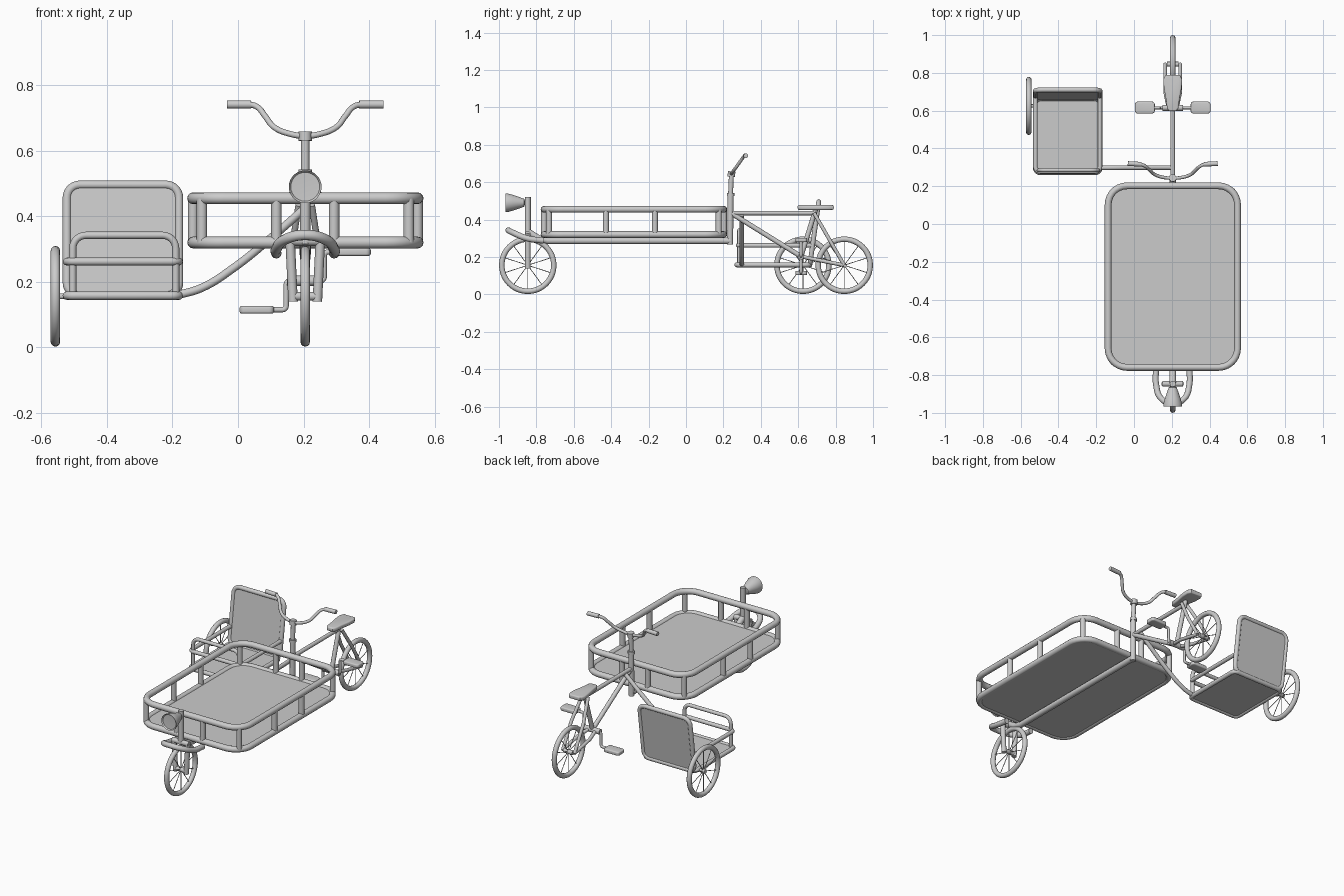
import bpy, bmesh, math
from mathutils import Vector as V

if "Cube" in bpy.data.objects:
    bpy.data.objects.remove(bpy.data.objects["Cube"])

CX = 0.205          # centre plane of the cycle
WZ = 0.156          # wheel axle height


def finish(name, bm, angle=40):
    bmesh.ops.recalc_face_normals(bm, faces=bm.faces)
    me = bpy.data.meshes.new(name)
    bm.to_mesh(me)
    bm.free()
    ob = bpy.data.objects.new(name, me)
    bpy.context.collection.objects.link(ob)
    bpy.ops.object.select_all(action='DESELECT')
    ob.select_set(True)
    bpy.context.view_layer.objects.active = ob
    bpy.ops.object.shade_smooth_by_angle(angle=math.radians(angle))
    return ob


def tube(name, pts, r, cyclic=False, smooth=False):
    cu = bpy.data.curves.new(name, 'CURVE')
    cu.dimensions = '3D'
    cu.bevel_depth = r
    cu.bevel_resolution = 4
    cu.use_fill_caps = True
    sp = cu.splines.new('BEZIER' if smooth else 'POLY')
    if smooth:
        sp.bezier_points.add(len(pts) - 1)
        for b, p in zip(sp.bezier_points, pts):
            b.co = p
            b.handle_left_type = b.handle_right_type = 'AUTO'
        sp.resolution_u = 8
    else:
        sp.points.add(len(pts) - 1)
        for b, p in zip(sp.points, pts):
            b.co = (*p, 1)
    sp.use_cyclic_u = cyclic
    ob = bpy.data.objects.new(name, cu)
    bpy.context.collection.objects.link(ob)
    bpy.ops.object.select_all(action='DESELECT')
    ob.select_set(True)
    bpy.context.view_layer.objects.active = ob
    bpy.ops.object.convert(target='MESH')
    bpy.ops.object.shade_smooth_by_angle(angle=math.radians(50))
    return bpy.context.object


def rounded(pts, rad, cyclic=True, n=7):
    """Replace right-angle corners by arcs."""
    pts = [V(p) for p in pts]
    out = []
    for i, c in enumerate(pts):
        if not cyclic and i in (0, len(pts) - 1):
            out.append(c)
            continue
        a = (pts[i - 1] - c).normalized()
        b = (pts[(i + 1) % len(pts)] - c).normalized()
        for k in range(n + 1):
            t = math.pi / 2 * k / n
            out.append(c + rad * (a * (1 - math.sin(t)) + b * (1 - math.cos(t))))
    return out


def panel(name, pts, offset, bevel=0):
    bm = bmesh.new()
    off = V(offset)
    f = bm.faces.new([bm.verts.new(V(p) - off / 2) for p in pts])
    ex = bmesh.ops.extrude_face_region(bm, geom=[f])
    bmesh.ops.translate(bm, vec=off, verts=[v for v in ex['geom'] if isinstance(v, bmesh.types.BMVert)])
    if bevel:
        bm.normal_update()
        bmesh.ops.bevel(bm, geom=[e for e in bm.edges if e.calc_face_angle(0) > 1.2],
                        offset=bevel, segments=3, affect='EDGES', profile=0.5)
    return finish(name, bm)


def lathe_y(name, profile, centre):
    bm = bmesh.new()
    vs = [bm.verts.new((centre[0] + r, centre[1] + y, centre[2])) for r, y in profile]
    es = [bm.edges.new(p) for p in zip(vs, vs[1:])]
    bmesh.ops.spin(bm, geom=vs + es, cent=centre, axis=(0, 1, 0), angle=math.tau, steps=28)
    bmesh.ops.remove_doubles(bm, verts=bm.verts, dist=1e-5)
    return finish(name, bm)


def rect(x0, x1, y0, y1, z):
    return [(x0, y0, z), (x1, y0, z), (x1, y1, z), (x0, y1, z)]


# Wheels: tyre, hub and spokes
def wheel(name, x, y, hub=0.03):
    bpy.ops.mesh.primitive_torus_add(location=(x, y, WZ), rotation=(0, math.pi / 2, 0), major_radius=0.139,
                                     minor_radius=0.0145, major_segments=48, minor_segments=12)
    bpy.context.object.name = name + "_tyre"
    bpy.ops.object.shade_smooth()
    tube(name + "_hub", [(x - hub, y, WZ), (x + hub, y, WZ)], 0.013)
    for k in range(5):
        a = math.pi * (k + 0.5) / 5
        d = V((0, math.cos(a), math.sin(a))) * 0.135
        c = V((x, y, WZ))
        tube(f"{name}_spoke_{k}", [c - d, c + d], 0.002)


wheel("front_wheel", CX, -0.846)
wheel("rear_wheel", CX, 0.846)
wheel("sidecar_wheel", -0.557, 0.625, 0.013)
tube("sidecar_axle", [(-0.57, 0.625, WZ), (-0.52, 0.625, WZ)], 0.009)

# Cargo bed: two rounded rails, floor and posts
bx0, bx1, by0, by1 = -0.137, 0.548, -0.759, 0.202
for nm, z in (("upper", 0.455), ("lower", 0.32)):
    tube(f"bed_{nm}_rail", rounded(rect(bx0, bx1, by0, by1, z), 0.1), 0.018, True)
panel("bed_floor", rounded(rect(bx0, bx1, by0, by1, 0.318), 0.1), (0, 0, 0.02))
k = 0.027
posts = [(x, y) for x in (bx0 + k, bx1 - k) for y in (by0 + k, by1 - k)]
posts += [(x, y) for x in (0.117, 0.293) for y in (by0, by1)]
posts += [(x, y) for x in (bx0, bx1) for y in (-0.428, -0.166)]
for i, (x, y) in enumerate(posts):
    tube(f"bed_post_{i}", [(x, y, 0.32), (x, y, 0.455)], 0.016)

# Main beam and front fork
tube("main_beam", [(CX, 0.238, 0.287), (CX, -0.74, 0.287), (CX, -0.79, 0.3), (CX, -0.845, 0.335)], 0.018)
tube("fork_stem", [(CX, -0.846, 0.315), (CX, -0.846, 0.52)], 0.016)
tube("fork_crown", [(CX - 0.055, -0.846, 0.325), (CX + 0.055, -0.846, 0.325)], 0.015)
for s in (-1, 1):
    tube("fork_leg", [(CX + s * 0.046, -0.846, 0.325), (CX + s * 0.037, -0.846, 0.14)], 0.0145)

# Front guard loop
half = [(0.088, -0.76, 0.287), (0.088, -0.85, 0.3), (0.06, -0.925, 0.33)]
tube("front_guard", [(CX - a, y, z) for a, y, z in half] + [(CX, -0.95, 0.343)]
     + [(CX + a, y, z) for a, y, z in reversed(half)], 0.016, smooth=True)

# Headlight
lathe_y("headlight", [(0, -0.105), (0.044, -0.107), (0.05, -0.115), (0.05, -0.105), (0.042, -0.075),
                      (0.03, -0.04), (0.021, -0.015), (0, -0.008)], (CX, -0.85, 0.49))

# Head tube, stem and handlebar
tube("head_tube", [(CX, 0.236, 0.268), (CX, 0.238, 0.54)], 0.016)
tube("head_collar", [(CX, 0.238, 0.525), (CX, 0.238, 0.543)], 0.02)
tube("handlebar_stem", [(CX, 0.238, 0.53), (CX, 0.243, 0.65)], 0.013)
tube("stem_clamp", [(CX, 0.242, 0.63), (CX, 0.244, 0.658)], 0.02)
bar = [(0.045, 0.246, 0.651), (0.095, 0.262, 0.672), (0.122, 0.286, 0.705),
       (0.147, 0.307, 0.734), (0.172, 0.317, 0.741), (0.235, 0.32, 0.741)]
tube("handlebar", [(CX - a, y, z) for a, y, z in reversed(bar)] + [(CX, 0.243, 0.645)]
     + [(CX + a, y, z) for a, y, z in bar], 0.009, smooth=True)
for s in (-1, 1):
    tube("grip", [(CX + s * 0.165, 0.316, 0.741), (CX + s * 0.238, 0.32, 0.741)], 0.0125)

# Rear frame
BB = (CX, 0.615, 0.203)
tube("top_tube", [(CX, 0.238, 0.435), (CX, 0.685, 0.435)], 0.012)
tube("down_tube", [(CX, 0.24, 0.435), BB], 0.013)
tube("seat_tube", [BB, (CX, 0.695, 0.46)], 0.013)
tube("bottom_bracket", [(CX - 0.055, *BB[1:]), (CX + 0.055, *BB[1:])], 0.016)
for s in (-1, 1):
    x = CX + s * 0.04
    tube("seat_stay", [(CX + s * 0.02, 0.685, 0.435), (x, 0.76, 0.305), (x, 0.846, WZ)], 0.01)
    tube("chain_stay", [(CX + s * 0.022, *BB[1:]), (x, 0.7, 0.185), (x, 0.846, WZ)], 0.01)
    # cranks and pedals point in opposite directions
    zp = BB[2] + s * 0.088
    tube("crank", rounded([(CX + s * 0.04, *BB[1:]), (CX + s * 0.058, *BB[1:]), (CX + s * 0.058, 0.615, zp),
                           (CX + s * 0.11, 0.615, zp)], 0.012, False), 0.008)
    lo, hi = sorted((CX + s * 0.095, CX + s * 0.2))
    panel("pedal", rounded(rect(lo, hi, 0.585, 0.648, zp), 0.015), (0, 0, 0.023), 0.006)

# Saddle: narrow nose in front, wide at the back
side = [(0.018, 0.597), (0.03, 0.612), (0.036, 0.66), (0.047, 0.72), (0.05, 0.765), (0.038, 0.79)]
panel("saddle", [(CX + a, y, 0.465) for a, y in side] + [(CX - a, y, 0.465) for a, y in reversed(side)],
      (0, 0, 0.026), 0.008)

# Sidecar: base, reclined back, front loop and arm rail
sx0, sx1, sy0, sy1 = -0.522, -0.18, 0.272, 0.662
base = rounded(rect(sx0, sx1, sy0, sy1, 0.158), 0.025)
tube("sidecar_base_rail", base, 0.013, True)
panel("sidecar_floor", base, (0, 0, 0.012))
back = rounded([(sx0, sy1, 0.158), (sx1, sy1, 0.158), (sx1, 0.71, 0.496), (sx0, 0.71, 0.496)], 0.04)
tube("sidecar_back_rail", back, 0.013, True)
panel("sidecar_back", back, (0, 0.012, -0.0017))
tube("sidecar_front_loop", rounded([(sx0 + 0.018, 0.285, 0.158), (sx0 + 0.018, 0.285, 0.342),
                                    (sx1 - 0.01, 0.285, 0.342), (sx1 - 0.01, 0.285, 0.158)], 0.04, False), 0.011)
tube("sidecar_arm_rail", rounded([(sx0, 0.675, 0.262), (sx0, 0.278, 0.262),
                                  (sx1, 0.278, 0.262), (sx1, 0.675, 0.262)], 0.025, False), 0.012)

# Curved link between sidecar and cycle
tube("sidecar_link", [(-0.19, 0.298, 0.158), (-0.11, 0.298, 0.182), (-0.01, 0.298, 0.245),
                      (0.09, 0.298, 0.325), (0.205, 0.298, 0.425)], 0.0125, smooth=True)
